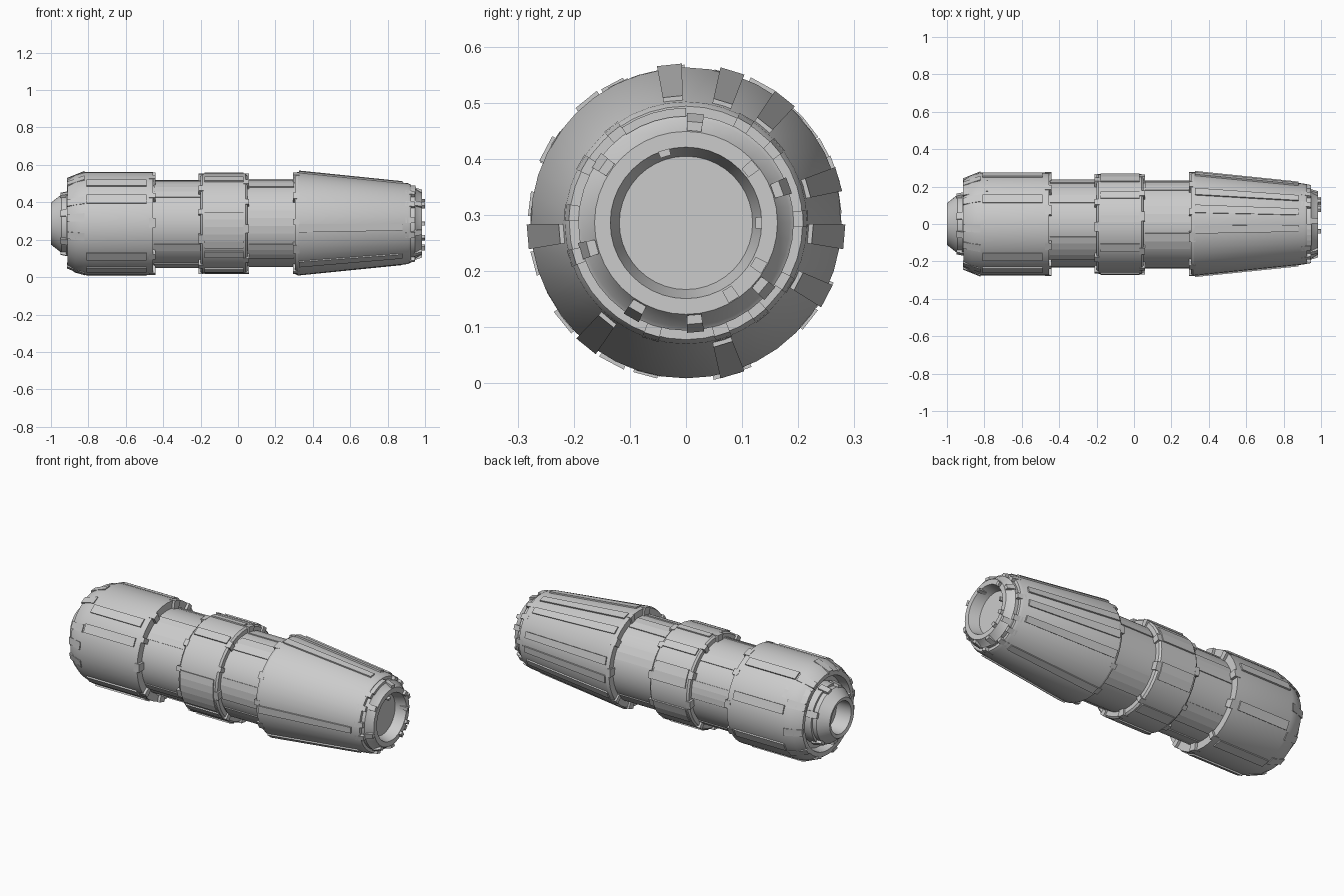
import bpy, bmesh
from math import cos, sin, radians, pi

if "Cube" in bpy.data.objects:
    bpy.data.objects.remove(bpy.data.objects["Cube"])

AXIS_Z = 0.286
SIDES = 40


def finish(name, bm, smooth=True):
    bmesh.ops.recalc_face_normals(bm, faces=bm.faces)
    me = bpy.data.meshes.new(name)
    bm.to_mesh(me)
    bm.free()
    ob = bpy.data.objects.new(name, me)
    bpy.context.collection.objects.link(ob)
    if smooth:
        bpy.context.view_layer.objects.active = ob
        ob.select_set(True)
        bpy.ops.object.shade_smooth_by_angle(angle=radians(25))
        ob.select_set(False)
    return ob


def point(x, r, a):
    return (x, r * cos(a), AXIS_Z + r * sin(a))


def lathe(name, profile):
    """Revolve an (x, radius) profile around the long axis."""
    bm = bmesh.new()
    rings = [[bm.verts.new(point(x, r, 2 * pi * i / SIDES)) for i in range(SIDES)]
             for x, r in profile]
    for a, b in zip(rings, rings[1:]):
        for i in range(SIDES):
            j = (i + 1) % SIDES
            bm.faces.new((a[i], a[j], b[j], b[i]))
    bm.faces.new(rings[0])
    bm.faces.new(rings[-1])
    return finish(name, bm)


def plates(name, x0, x1, r0, r1, spans, height=0.007, sink=0.01):
    """Raised plates: spans are (centre angle, angular width) in degrees."""
    bm = bmesh.new()
    for centre, width in spans:
        n = max(1, round(width / 9))
        rows = []
        for i in range(n + 1):
            a = radians(centre - width / 2 + width * i / n)
            rows.append([bm.verts.new(point(x, r, a)) for x, r in
                         ((x0, r0 - sink), (x1, r1 - sink),
                          (x1, r1 + height), (x0, r0 + height))])
        for p, q in zip(rows, rows[1:]):
            for k in range(4):
                m = (k + 1) % 4
                bm.faces.new((p[k], p[m], q[m], q[k]))
        bm.faces.new(rows[0])
        bm.faces.new(rows[-1])
    return finish(name, bm, False)


def even(angles, width):
    return [(a, width) for a in angles]


# Turned body sections, rear to front
lathe("rear_hub", [(-0.90, 0.092), (-0.995, 0.092), (-1.0, 0.112), (-0.945, 0.155),
                   (-0.92, 0.155), (-0.92, 0.168), (-0.85, 0.168)])
lathe("rear_housing", [(-0.86, 0.15), (-0.86, 0.20), (-0.91, 0.21), (-0.912, 0.235),
                       (-0.87, 0.262), (-0.82, 0.276), (-0.455, 0.276), (-0.455, 0.22)])
lathe("grip_core", [(-0.47, 0.233), (0.32, 0.233)])
lathe("centre_collar", [(-0.20, 0.225), (-0.20, 0.258), (-0.19, 0.267),
                        (0.04, 0.267), (0.05, 0.258), (0.05, 0.225)])
lathe("front_cone", [(0.305, 0.225), (0.305, 0.27), (0.32, 0.277), (0.91, 0.216),
                     (0.925, 0.208), (0.925, 0.18)])
lathe("muzzle_ring", [(0.91, 0.192), (0.945, 0.192), (0.95, 0.185), (0.985, 0.163),
                      (0.985, 0.135), (0.90, 0.112), (0.90, 0.10), (0.80, 0.10),
                      (0.80, 0.083), (0.78, 0.083)])

# Long ribs following the cone taper
plates("cone_ribs", 0.325, 0.88, 0.277, 0.22,
       even([96, 73, 51.5, 16, -5, -27.5, -73, -129, -175], 9))

# Plates on the rear housing and its shoulder
plates("housing_plates", -0.81, -0.49, 0.276, 0.276,
       even([129, -118, 152, 61, 20, -27, -75, -141], 10), 0.008)
plates("shoulder_clips", -0.915, -0.82, 0.238, 0.276,
       even([153, 173, 195, 95, 118, 60, 28, -5, -38, -70, -105], 9), 0.006)
plates("shoulder_plate", -0.915, -0.78, 0.24, 0.276, [(42, 18)], 0.005)
plates("hub_clips", -0.95, -0.89, 0.16, 0.172,
       even([20, 75, 110, 160, 215, 265, 310], 12))

# Plates on the two grip necks
plates("rear_neck_plates", -0.45, -0.20, 0.233, 0.233,
       [(125, 36), (-147, 10), (55, 12), (10, 24), (-60, 30), (-105, 20)], 0.005)
plates("front_neck_plates", 0.06, 0.30, 0.233, 0.233,
       [(77, 21), (113, 22), (178, 30), (-140, 24), (30, 20), (-50, 30)], 0.005)

# Plates on the centre collar
plates("collar_plates", -0.18, 0.03, 0.267, 0.267,
       [(84, 7), (118, 10), (-172, 42), (-142, 9), (22, 22), (55, 9),
        (-25, 20), (-73, 12), (-112, 10)], 0.007)

# Small clips straddling each section edge
edge_clips = [("housing_edge_clips", -0.475, -0.44, 0.268, 8),
              ("collar_rear_clips", -0.212, -0.185, 0.259, 27),
              ("collar_front_clips", 0.03, 0.06, 0.259, 15),
              ("cone_rear_clips", 0.295, 0.33, 0.267, 39)]
for name, x0, x1, r, start in edge_clips:
    plates(name, x0, x1, r, r,
           [(start + a, w) for a, w in ((0, 9), (37, 7), (66, 11), (108, 8), (139, 6),
                                        (171, 10), (212, 7), (248, 9), (281, 6), (324, 10))],
           0.01, 0.035)

# Clips around the cone tip and muzzle
plates("cone_tip_clips", 0.895, 0.945, 0.212, 0.203,
       even([175, 150, 128, 60, 40, 2, -31, -51, -72, -107, -163], 8), 0.006, 0.015)
plates("muzzle_band", 0.90, 0.95, 0.20, 0.20, [(107, 34)], 0.005)
plates("muzzle_clips", 0.94, 0.985, 0.19, 0.175,
       even([85, 20, -40, -85, -120, 145, 195], 9), 0.006)
plates("rim_clips", 0.965, 1.0, 0.15, 0.15, even([40, -58, -30], 8), 0.012, 0.012)
plates("rim_inner_clips", 0.95, 1.0, 0.13, 0.13, even([107, 0], 9), 0.006, 0.006)
